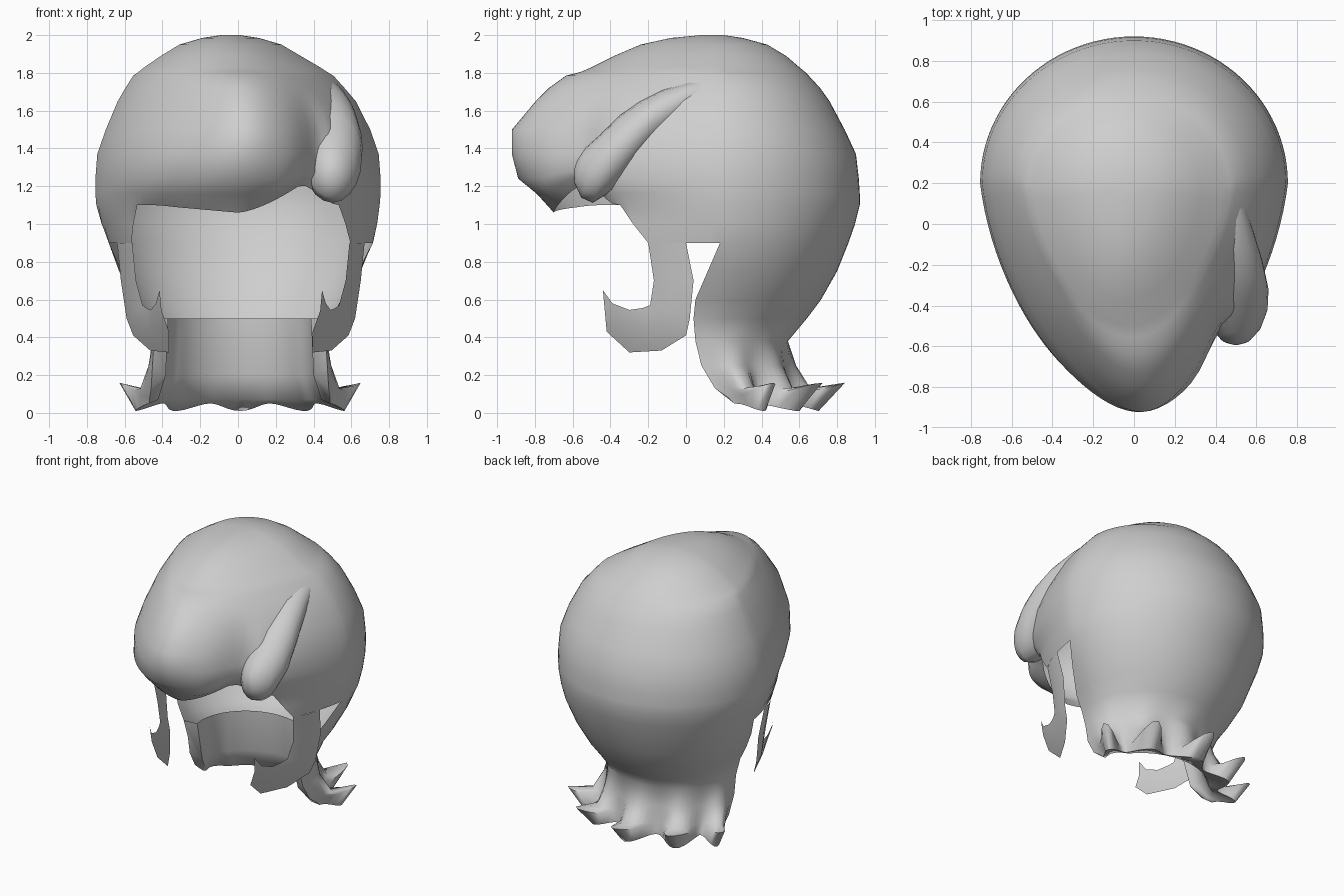
import bpy, bmesh, math
from mathutils import Vector

if "Cube" in bpy.data.objects:
    bpy.data.objects.remove(bpy.data.objects["Cube"])

hair = bpy.data.materials.new("hair_grey")
hair.diffuse_color = (0.62, 0.62, 0.62, 1)
hair.use_nodes = True
hair.node_tree.nodes["Principled BSDF"].inputs["Base Color"].default_value = hair.diffuse_color


def make(name, grids, mirror=False, caps=(), angle=70):
    """Skin grids of (rows, closed) into one smooth mesh, with extra cap polygons."""
    bm = bmesh.new()
    for rows, closed in grids:
        grid = [[bm.verts.new(p) for p in r] for r in rows]
        n = len(rows[0])
        for a, b in zip(grid, grid[1:]):
            for j in range(n if closed else n - 1):
                k = (j + 1) % n
                bm.faces.new((a[j], a[k], b[k], b[j]))
    for cap in caps:
        bm.faces.new([bm.verts.new(p) for p in cap])
    bmesh.ops.remove_doubles(bm, verts=bm.verts, dist=0.001)
    bmesh.ops.recalc_face_normals(bm, faces=bm.faces)
    me = bpy.data.meshes.new(name)
    bm.to_mesh(me)
    bm.free()
    me.materials.append(hair)
    ob = bpy.data.objects.new(name, me)
    bpy.context.collection.objects.link(ob)
    if mirror:
        ob.modifiers.new("Mirror", 'MIRROR')
    bpy.ops.object.select_all(action='DESELECT')
    ob.select_set(True)
    bpy.context.view_layer.objects.active = ob
    bpy.ops.object.shade_smooth_by_angle(angle=math.radians(angle))
    return ob


def clamp(v):
    return max(0.0, min(1.0, v))


def egg(a, yf, yb, w, yc):
    """Point on an egg outline: a = 0 at the back, pi at the front."""
    c = math.cos(a)
    if c >= 0:
        return w * math.sin(a), yc + c * (yb - yc)
    return w * math.sin(a) * (1 + 0.17 * c), yc + c * (yc - yf)


def end_angle(yend, yf, yb, yc):
    d = yend - yc
    return math.acos(max(-1, min(1, d / (yb - yc) if d > 0 else d / (yc - yf))))


COLS, TEMPLE, BACK = 96, 34, 26     # columns round the head, half spans of the open rows

# crown: z, front y, back y, half width, forward bulge of the quiff
crown = [(2.0, 0.08, 0.20, 0.05, 0), (1.985, -0.08, 0.30, 0.15, 0), (1.95, -0.24, 0.43, 0.27, 0),
         (1.89, -0.38, 0.53, 0.37, 0), (1.83, -0.48, 0.60, 0.465, 0.02), (1.805, -0.51, 0.63, 0.50, 0.05),
         (1.785, -0.53, 0.65, 0.53, 0.11), (1.72, -0.60, 0.71, 0.58, 0.13), (1.65, -0.68, 0.76, 0.63, 0.12),
         (1.5, -0.80, 0.84, 0.70, 0.125), (1.37, -0.86, 0.90, 0.745, 0.065), (1.24, -0.86, 0.915, 0.755, 0.03),
         (1.16, -0.79, 0.92, 0.755, 0), (1.1, -0.70, 0.92, 0.75, 0)]
top = []
for z, yf, yb, w, bulge in crown:
    row = []
    for j in range(COLS):
        x, y = egg(2 * math.pi * j / COLS, yf, yb, w, 0.16 if z > 1.8 else 0.2)
        zz = z
        front = clamp((-y - 0.38) / 0.2)
        y -= bulge * clamp((-y - 0.15) / 0.25) * math.exp(-((x - 0.07) / 0.28) ** 2)
        # crease between the quiff and the side lock
        y += 0.11 * front * math.exp(-((x - 0.43) / 0.09) ** 2 - ((z - 1.35) / 0.3) ** 2)
        # hairline dips in the middle and rises towards the side lock
        edge = 1.06 + 0.16 * clamp(x / 0.35) ** 1.5 if x > 0 else 1.06 + 0.04 * clamp(-x / 0.45)
        if z == 1.1:
            zz = z + (edge - z) * front
        else:
            zz = z + front * max(0, edge + (z - 1.1) * 0.4 - z)
        row.append((x - 0.04 * clamp((z - 1.6) / 0.3), y, zz))
    top.append(row)

# temple band: columns spread so that some end at the notch and some at the brow
step = 2 * math.pi / COLS
temple = []
for f, z, yend, yb, w in [(0, 1.1, -0.348, 0.92, 0.75), (0.5, 1.0, -0.28, 0.895, 0.73),
                          (1, 0.9, -0.20, 0.86, 0.70)]:
    aend = TEMPLE * step if f == 0 else end_angle(yend, -0.7, yb, 0.2)
    amid = BACK * step * (1 - f) + end_angle(0.18, -0.7, 0.86, 0.2) * f
    row = []
    for k in range(-TEMPLE, TEMPLE + 1):
        m = abs(k)
        a = amid * m / BACK if m <= BACK else amid + (aend - amid) * (m - BACK) / (TEMPLE - BACK)
        x, y = egg(math.copysign(a, k), -0.7, yb, w, 0.2)
        row.append((x + 0.015 * f, y, z))
    temple.append(row)

# back of the head narrowing to the neck: z, end y, back y, half width, centre y
back = [[p for p in temple[-1][TEMPLE - BACK:TEMPLE + BACK + 1]]]
for z, ye, yb, w, yc in [(0.75, 0.115, 0.80, 0.64, 0.2), (0.6, 0.05, 0.715, 0.56, 0.18),
                         (0.5, 0.04, 0.64, 0.50, 0.15), (0.38, 0.05, 0.54, 0.465, 0.12)]:
    a = end_angle(ye, -0.6, yb, yc)
    row = [egg(a * k / BACK, -0.6, yb, w, yc) for k in range(-BACK, BACK + 1)]
    back.append([(x + 0.01, y, z) for x, y in row])

# flicked nape: outer flare, five pointed tips, underside and inner neck wall
nape = [back[-1]] + [[] for _ in range(7)]
for j, (x, y, z) in enumerate(back[-1]):
    side = abs(j / BACK - 1)
    tooth = 0.5 + 0.5 * math.cos(2 * math.pi * side / 0.4)
    tip = tooth ** 1.5
    o = Vector((x, (y - 0.1) * 1.2 + 0.1, 0)).normalized()
    o = Vector((o.x * 0.75, abs(o.y) + 0.08, 0))
    end = clamp((side - 0.55) / 0.45)
    for i, (r, h, shift) in enumerate([
            (0.01 + 0.03 * tooth, 0.25, 0.03), (0.02 + 0.09 * tooth, 0.13, 0.1),
            (0.03 + 0.25 * tip, 0.08 + 0.08 * tip, 0.17),
            (0.03 + 0.12 * tooth, 0.05 - 0.04 * tooth, 0.2)], 1):
        nape[i].append((x + o.x * r, y + o.y * r + shift * end, h))
    for i, (s, h, shift) in enumerate([(0.95, 0.07, 0.18), (0.86, 0.20, 0.08), (0.83, 0.5, 0.0)], 5):
        nape[i].append((x * s, 0.05 + (y - 0.05) * (s + 0.04) + shift * end, h))

ends = [[r[i] for r in nape] + [back[3][i]] for i in (0, -1)]
ends = [[e[0], e[1], e[6], e[7], e[8]] for e in ends] + [[e[1], e[2], e[3], e[4], e[5], e[6]] for e in ends]
make("hair_shell", [(top, True), (temple, False), (back, False), (nape, False)], caps=[top[0]] + ends)

# curled sideburns: (front point, back point) pairs down the strip
strip = [((0.575, -0.20, 0.9), (0.655, 0.0, 0.9)), ((0.555, -0.17, 0.7), (0.635, 0.04, 0.7)),
         ((0.52, -0.19, 0.57), (0.605, 0.02, 0.5)), ((0.50, -0.23, 0.555), (0.57, 0.0, 0.41)),
         ((0.475, -0.30, 0.545), (0.48, -0.13, 0.33)), ((0.45, -0.39, 0.58), (0.38, -0.30, 0.32)),
         ((0.43, -0.44, 0.65), (0.38, -0.42, 0.43))]
burns = make("sideburns", [([[f, [(a + b) / 2 + (0.015 if i == 0 else 0)
                                  for i, (a, b) in enumerate(zip(f, k))], k] for f, k in strip], False)],
             mirror=True)
burns.location.x = 0.015

# swept side lock: centre x, y, z, half width, half height
lock = [(0.44, 0.34, 1.765, 0.01, 0.01), (0.455, 0.15, 1.705, 0.075, 0.075), (0.465, -0.02, 1.635, 0.115, 0.125),
        (0.48, -0.18, 1.53, 0.15, 0.19), (0.495, -0.32, 1.41, 0.165, 0.25), (0.50, -0.42, 1.345, 0.155, 0.245),
        (0.50, -0.50, 1.31, 0.125, 0.18), (0.50, -0.56, 1.31, 0.075, 0.10), (0.50, -0.585, 1.31, 0.02, 0.03)]
tilt = Vector((0, 0.3, 0.95))
rows = []
for x, y, z, rx, rz in lock:
    c = Vector((x, y, z))
    rows.append([c + Vector((rx * math.cos(a), 0, 0)) + tilt * rz * math.sin(a)
                 for a in (2 * math.pi * k / 20 for k in range(20))])
make("side_lock", [(rows, True)], caps=[rows[0], rows[-1]])
